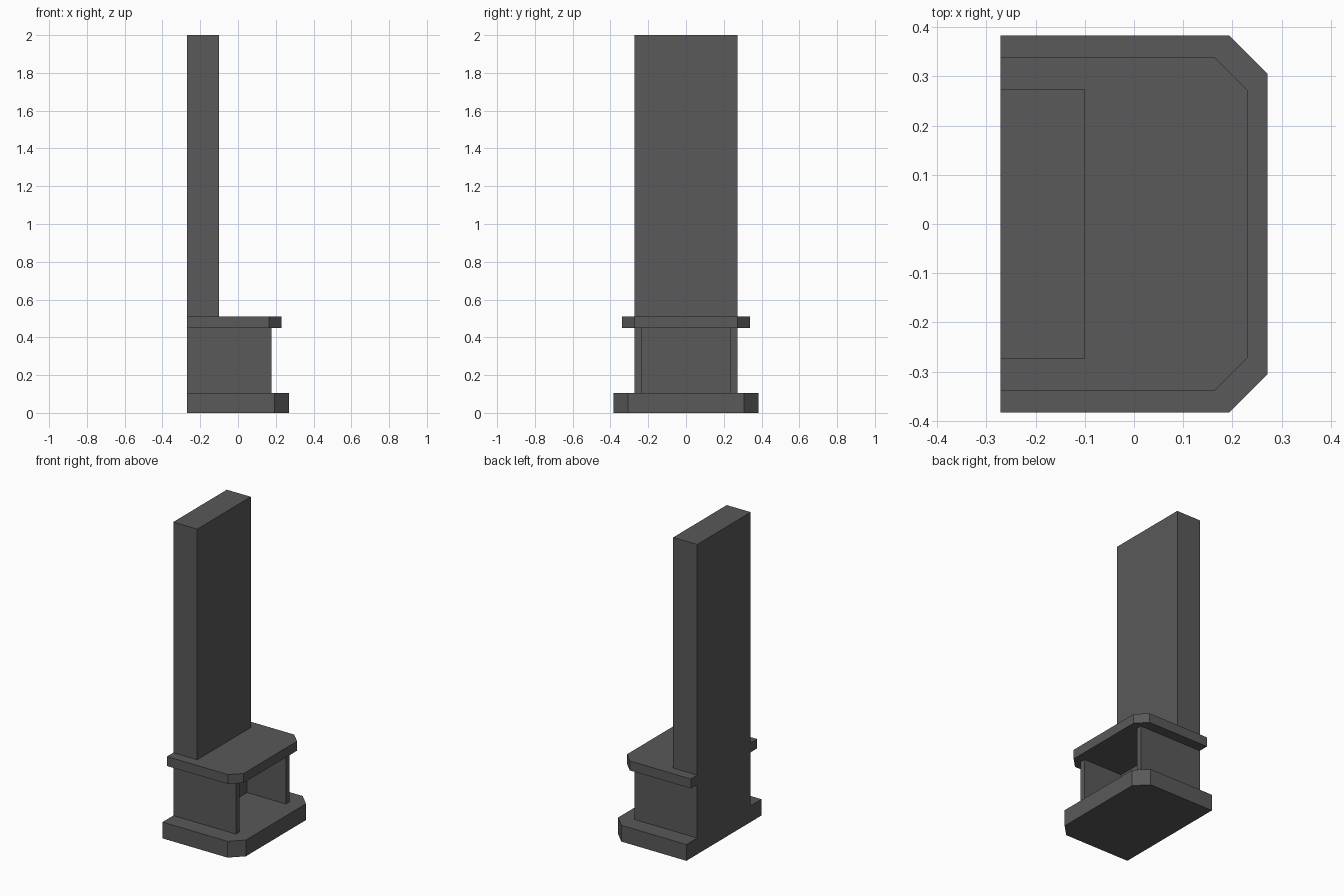
import bpy, bmesh

if "Cube" in bpy.data.objects:
    bpy.data.objects.remove(bpy.data.objects["Cube"])

BACK = -0.271

stone = bpy.data.materials.new("dark grey stone")
stone.diffuse_color = (0.1, 0.1, 0.1, 1)
stone.use_nodes = True
stone.node_tree.nodes["Principled BSDF"].inputs["Base Color"].default_value = stone.diffuse_color


def prism(name, outline, z0, z1):
    """Extrude a flat xy outline from z0 up to z1."""
    bm = bmesh.new()
    face = bm.faces.new([bm.verts.new((x, y, z0)) for x, y in outline])
    top = bmesh.ops.extrude_face_region(bm, geom=[face])["geom"]
    bmesh.ops.translate(bm, vec=(0, 0, z1 - z0),
                        verts=[v for v in top if isinstance(v, bmesh.types.BMVert)])
    bmesh.ops.recalc_face_normals(bm, faces=bm.faces)
    mesh = bpy.data.meshes.new(name)
    bm.to_mesh(mesh)
    bm.free()
    mesh.materials.append(stone)
    obj = bpy.data.objects.new(name, mesh)
    bpy.context.collection.objects.link(obj)
    return obj


def mirrored(half):
    """Complete an outline from its +y half."""
    return half + [(x, -y) for x, y in reversed(half)]


def slab(front, side, cut):
    """Outline with a straight back and two cut front corners."""
    return mirrored([(BACK, side), (front - cut, side), (front, side - cut)])


# Chimney breast, running from the floor to the top
chimney = prism("fireplace", mirrored([(BACK, 0.273), (-0.1, 0.273)]), 0, 2)

# Hearth, mantel shelf and the two cheeks beside the opening
parts = [
    prism("hearth", slab(0.271, 0.383, 0.077), 0, 0.105),
    prism("mantel", slab(0.231, 0.338, 0.066), 0.45, 0.511),
]
for side, name in ((1, "left_cheek"), (-1, "right_cheek")):
    parts.append(prism(name, [(BACK, side * 0.273), (0.177, side * 0.273),
                              (0.177, side * 0.236), (BACK, side * 0.236)], 0.1, 0.48))

# Merge into one clean solid without hidden inner faces
for part in parts:
    mod = chimney.modifiers.new(part.name, 'BOOLEAN')
    mod.operation = 'UNION'
    mod.solver = 'EXACT'
    mod.object = part
bpy.context.view_layer.objects.active = chimney
for mod in list(chimney.modifiers):
    bpy.ops.object.modifier_apply(modifier=mod.name)
for part in parts:
    bpy.data.objects.remove(part)
